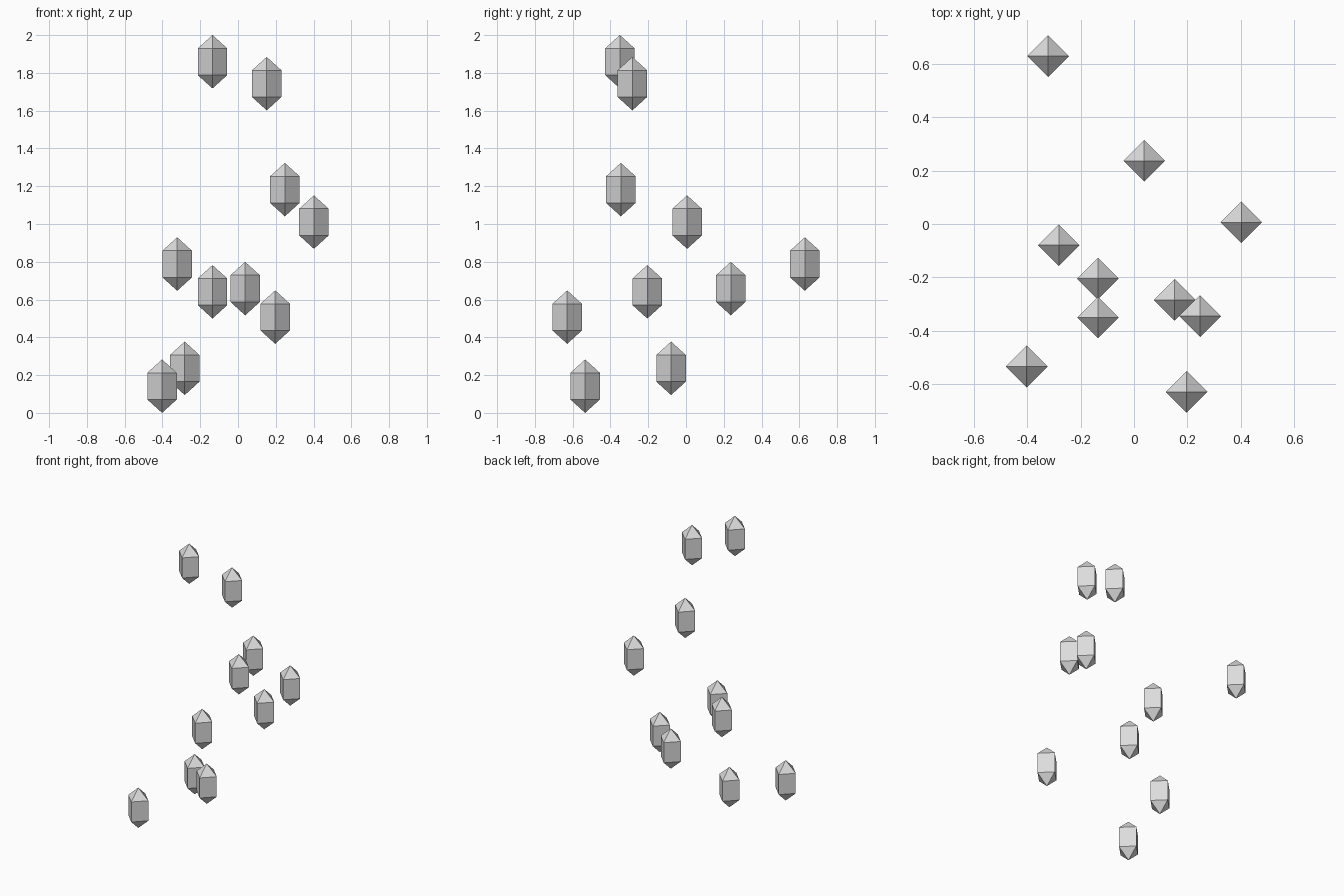
import bpy, bmesh
from mathutils import Vector

if "Cube" in bpy.data.objects:
    bpy.data.objects.remove(bpy.data.objects["Cube"])

RADIUS = 0.078       # centre to corner of the square section
HALF = 0.1415        # half the crystal height

grey = bpy.data.materials.new("light grey")
grey.diffuse_color = (0.72, 0.72, 0.72, 1)
grey.use_nodes = True
grey.node_tree.nodes["Principled BSDF"].inputs["Base Color"].default_value = grey.diffuse_color


def crystal_mesh():
    """Four-sided prism with a pyramid on each end, corners on the x and y axes."""
    bm = bmesh.new()
    rings = []
    for z in (-HALF / 2, HALF / 2):
        rings.append([bm.verts.new((x * RADIUS, y * RADIUS, z))
                      for x, y in ((1, 0), (0, 1), (-1, 0), (0, -1))])
    low, high = rings
    bottom = bm.verts.new((0, 0, -HALF))
    top = bm.verts.new((0, 0, HALF))
    for i in range(4):
        j = (i + 1) % 4
        bm.faces.new((low[i], low[j], high[j], high[i]))
        bm.faces.new((high[i], high[j], top))
        bm.faces.new((low[j], low[i], bottom))
    mesh = bpy.data.meshes.new("crystal")
    bm.to_mesh(mesh)
    bm.free()
    mesh.materials.append(grey)
    return mesh


# Crystal centres: x, y, z
centres = [
    (-0.135, -0.350, 1.859),
    (0.152, -0.284, 1.743),
    (0.248, -0.345, 1.182),
    (0.402, 0.006, 1.010),
    (-0.322, 0.629, 0.788),
    (-0.135, -0.205, 0.641),
    (0.038, 0.237, 0.658),
    (0.197, -0.629, 0.507),
    (-0.282, -0.079, 0.236),
    (-0.402, -0.534, 0.1415),
]
mesh = crystal_mesh()
for n, centre in enumerate(centres, 1):
    obj = bpy.data.objects.new(f"crystal_{n}", mesh)
    obj.location = Vector(centre)
    bpy.context.collection.objects.link(obj)
